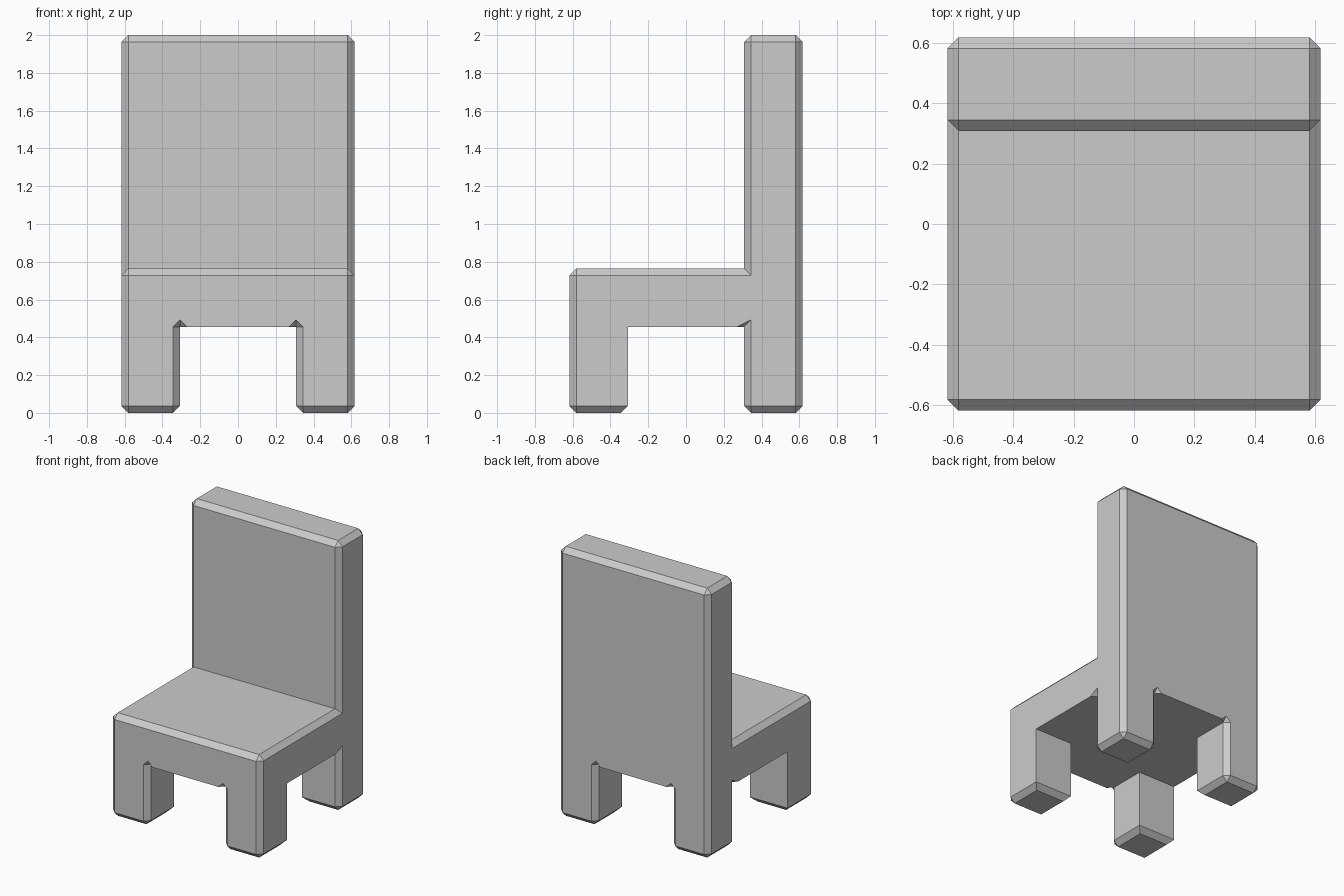
import bpy, bmesh
from mathutils import Vector

if "Cube" in bpy.data.objects:
    bpy.data.objects.remove(bpy.data.objects["Cube"])

W, I, C = 0.618, 0.308, 0.037        # outer half size, inner leg line, chamfer
UNDER, SEAT, TOP = 0.456, 0.765, 2.0


def add_object(name, bm):
    bmesh.ops.recalc_face_normals(bm, faces=bm.faces[:])
    mesh = bpy.data.meshes.new(name)
    bm.to_mesh(mesh)
    bm.free()
    ob = bpy.data.objects.new(name, mesh)
    bpy.context.collection.objects.link(ob)
    return ob


def chamfered_box(name, lo, hi, edges):
    """Box whose edges, named by their side signs such as (1, -1, 0), are chamfered."""
    lo, hi = Vector(lo), Vector(hi)
    mid, size = (lo + hi) / 2, hi - lo
    bm = bmesh.new()
    bmesh.ops.create_cube(bm, size=2)
    picked = [e for e in bm.edges
              if tuple(round(c) for c in (e.verts[0].co + e.verts[1].co) / 2) in edges]
    for v in bm.verts:
        v.co = Vector(v.co[i] * size[i] / 2 + mid[i] for i in range(3))
    bmesh.ops.bevel(bm, geom=picked, offset=C, segments=1, affect='EDGES')
    return add_object(name, bm)


def cut_notches(target, notches):
    """Cut small corner wedges, mirrored in x, each given as (a, b, apex, inner)."""
    bm = bmesh.new()
    for s in (-1, 1):
        for notch in notches:
            pts = [Vector((s * p[0], p[1], p[2])) for p in notch]
            mid = (pts[2] + pts[3]) / 2
            verts = [bm.verts.new(mid + (p - mid) * 3) for p in pts]
            for tri in ((0, 1, 2), (0, 1, 3), (0, 2, 3), (1, 2, 3)):
                bm.faces.new([verts[i] for i in tri])
    cutter = add_object(target.name + "_notch_cutter", bm)
    cutter.hide_render = True
    cutter.hide_set(True)
    mod = target.modifiers.new("notches", 'BOOLEAN')
    mod.object, mod.operation, mod.solver = cutter, 'DIFFERENCE', 'EXACT'


def inner_notch(y, inward):
    """Notch beside the inner leg edge on the front or back face."""
    return ((I + C, y, UNDER), (I - C, y, UNDER), (I, y, UNDER + C), (I, y + inward, UNDER))


# Seat slab, running into the backrest
seat = chamfered_box("seat", (-W, -W, UNDER), (W, I + C, SEAT),
                     {(1, -1, 0), (-1, -1, 0), (0, -1, 1), (1, 0, 1), (-1, 0, 1)})
side_notch = ((W, I + C, UNDER), (W, I - C, UNDER), (W, I + C, UNDER + C), (W - C, I, UNDER))
cut_notches(seat, [inner_notch(-W, C), side_notch])

# Backrest
backrest = chamfered_box("backrest", (-W, I, UNDER), (W, W, TOP),
                         {(1, -1, 0), (-1, -1, 0), (1, 1, 0), (-1, 1, 0),
                          (0, -1, 1), (0, 1, 1), (1, 0, 1), (-1, 0, 1)})
cut_notches(backrest, [inner_notch(W, -C)])

# Legs, mirrored left to right
FEET = {(1, 0, -1), (-1, 0, -1), (0, 1, -1), (0, -1, -1)}
front_legs = chamfered_box("front_legs", (I, -W, 0), (W, -I, UNDER),
                           FEET | {(1, -1, 0), (-1, -1, 0)})
back_legs = chamfered_box("back_legs", (I, I, 0), (W, W, UNDER),
                          FEET | {(1, 1, 0), (-1, 1, 0), (1, -1, 0)})
for legs in (front_legs, back_legs):
    legs.modifiers.new("mirror", 'MIRROR').use_clip = True
